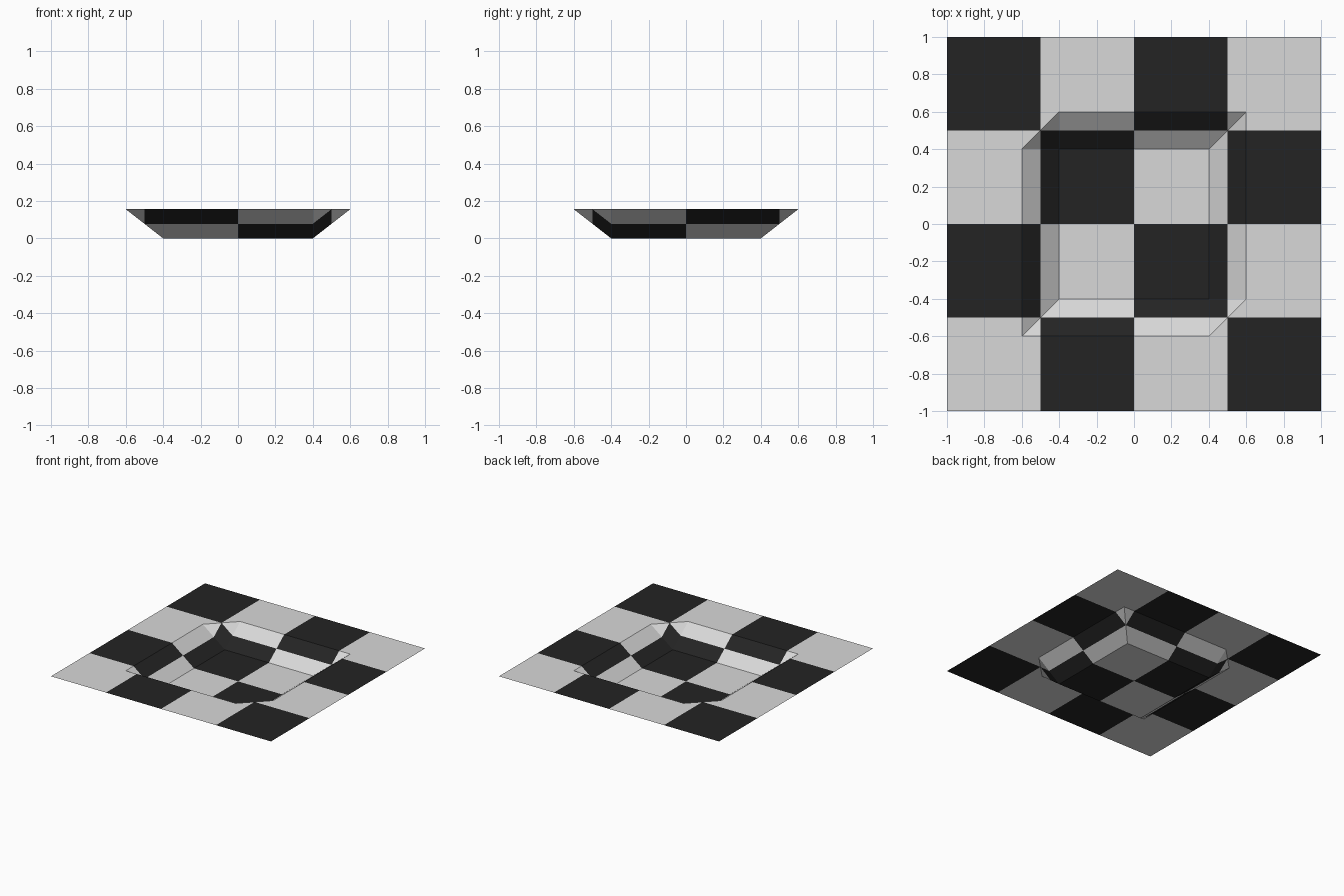
import bpy, bmesh

if "Cube" in bpy.data.objects:
    bpy.data.objects.remove(bpy.data.objects["Cube"])

HEIGHT = 0.156   # level of the flat sheet above the pit floor


def material(name, rgb):
    m = bpy.data.materials.new(name)
    m.diffuse_color = (*rgb, 1.0)
    m.use_nodes = True
    m.node_tree.nodes["Principled BSDF"].inputs["Base Color"].default_value = m.diffuse_color
    return m


# Sheet: 10 x 10 grid, with the middle vertices lowered into a pit
bm = bmesh.new()
bmesh.ops.create_grid(bm, x_segments=10, y_segments=10, size=1.0)
for v in bm.verts:
    in_pit = max(abs(v.co.x), abs(v.co.y)) < 0.45
    v.co.z = 0.0 if in_pit else HEIGHT

# Split every quad along the same diagonal (this bevels two pit corners)
for f in list(bm.faces):
    corners = sorted(f.verts, key=lambda v: v.co.x + v.co.y)
    bmesh.utils.face_split(f, corners[0], corners[-1])

# Cut along the checker lines
for c in (-0.5, 0.0, 0.5):
    for co, no in (((c, 0, 0), (1, 0, 0)), ((0, c, 0), (0, 1, 0))):
        geom = bm.verts[:] + bm.edges[:] + bm.faces[:]
        bmesh.ops.bisect_plane(bm, geom=geom, dist=1e-5, plane_co=co, plane_no=no)

# Checker colours by column and row
for f in bm.faces:
    p = f.calc_center_median()
    column, row = int((p.x + 1) / 0.5), int((p.y + 1) / 0.5)
    f.material_index = (column + row) % 2
    f.smooth = False

bm.normal_update()
if sum(f.normal.z for f in bm.faces) < 0:
    bmesh.ops.reverse_faces(bm, faces=bm.faces[:])

mesh = bpy.data.meshes.new("checkered_sheet")
bm.to_mesh(mesh)
bm.free()
mesh.materials.append(material("light grey", (0.687, 0.687, 0.687)))
mesh.materials.append(material("near black", (0.0176, 0.0176, 0.0176)))
sheet = bpy.data.objects.new("checkered_sheet", mesh)
bpy.context.collection.objects.link(sheet)
